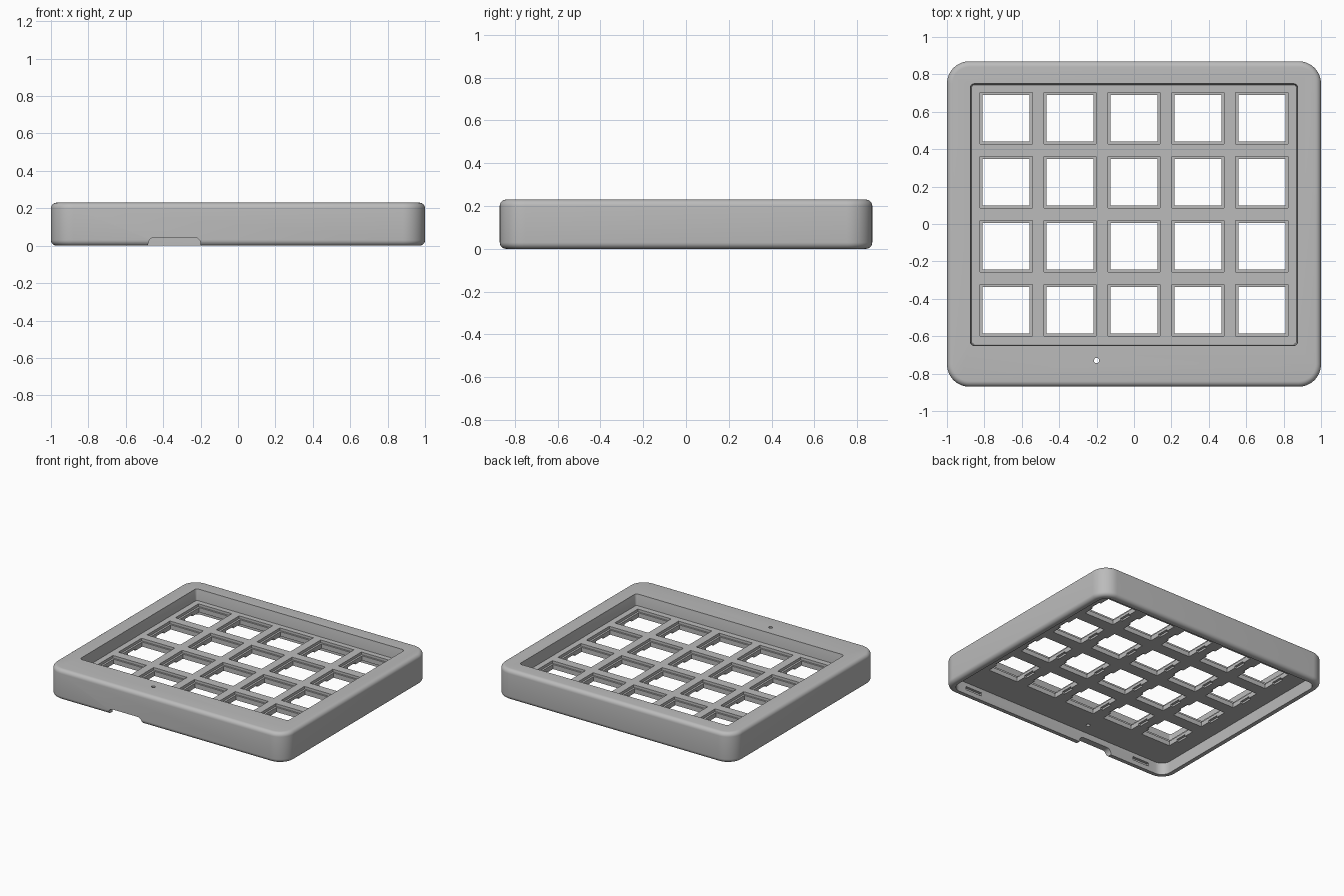
import bpy, bmesh, math

cube = bpy.data.objects.get("Cube")
if cube:
    bpy.data.objects.remove(cube, do_unlink=True)

grey = bpy.data.materials.new("plain_grey")
grey.use_nodes = True
grey.diffuse_color = (0.5, 0.5, 0.5, 1)
grey.node_tree.nodes["Principled BSDF"].inputs["Base Color"].default_value = grey.diffuse_color

HEIGHT = 0.23
PLATE_BOTTOM, LEDGE, PLATE_TOP = 0.09, 0.125, 0.145
PITCH = 0.342
HALF_X, HALF_Y = 1.0, 0.87
WALL = 0.05


def ring(bm, cx, cy, hx, hy, r, z, steps):
    """Rounded rectangle loop of vertices."""
    verts = []
    for quarter, (sx, sy) in enumerate([(1, 1), (-1, 1), (-1, -1), (1, -1)]):
        for i in range(steps + 1):
            a = math.pi / 2 * (quarter + i / steps)
            verts.append(bm.verts.new((cx + sx * (hx - r) + r * math.cos(a),
                                       cy + sy * (hy - r) + r * math.sin(a), z)))
    return verts


def loft(bm, cx, cy, hx, hy, r, levels, steps=5):
    """Closed solid through (inset, z) levels of a rounded rectangle."""
    rings = [ring(bm, cx, cy, hx - s, hy - s, r - s, z, steps) for s, z in levels]
    for low, high in zip(rings, rings[1:]):
        n = len(low)
        for i in range(n):
            j = (i + 1) % n
            bm.faces.new((low[i], low[j], high[j], high[i]))
    bm.faces.new(rings[0][::-1])
    bm.faces.new(rings[-1])


def box(bm, x0, x1, y0, y1, z0, z1):
    v = [bm.verts.new((x, y, z)) for z in (z0, z1)
         for x, y in ((x0, y0), (x1, y0), (x1, y1), (x0, y1))]
    bm.faces.new(v[3::-1])
    bm.faces.new(v[4:])
    for i in range(4):
        j = (i + 1) % 4
        bm.faces.new((v[i], v[j], v[j + 4], v[i + 4]))


def finish(bm, name):
    bmesh.ops.recalc_face_normals(bm, faces=bm.faces)
    mesh = bpy.data.meshes.new(name)
    bm.to_mesh(mesh)
    bm.free()
    mesh.materials.append(grey)
    ob = bpy.data.objects.new(name, mesh)
    bpy.context.scene.collection.objects.link(ob)
    return ob


# Outer shell with rounded top and bottom edges
bm = bmesh.new()
F = 0.03
arc = [i * math.pi / 12 for i in range(7)]
bottom = [(F - F * math.sin(a), F - F * math.cos(a)) for a in arc]
top = [(s, HEIGHT - z) for s, z in reversed(bottom)]
loft(bm, 0, 0, HALF_X, HALF_Y, 0.12, bottom + top, 12)
case = finish(bm, "keypad_case")

cutters = []

# Hollow underside
bm = bmesh.new()
loft(bm, 0, 0, HALF_X - WALL, HALF_Y - WALL, 0.07, [(0, -0.1), (0, PLATE_BOTTOM)], 8)
cutters.append(finish(bm, "underside_cutter"))

# Well around the keys
bm = bmesh.new()
loft(bm, 0, 0.05, 0.875, 0.7, 0.02, [(0.007, PLATE_TOP), (0.002, HEIGHT - 0.012),
                                      (0, HEIGHT - 0.004), (0, HEIGHT + 0.1)])
cutters.append(finish(bm, "key_well_cutter"))

# Key openings: a shallow seat above a smaller through hole, with clip notches
centres = [((col - 2) * PITCH, 0.565 - row * PITCH) for col in range(5) for row in range(4)]
seats, holes, clips = bmesh.new(), bmesh.new(), bmesh.new()
for x, y in centres:
    box(seats, x - 0.14, x + 0.14, y - 0.138, y + 0.138, LEDGE, HEIGHT)
    box(holes, x - 0.125, x + 0.125, y - 0.125, y + 0.125, 0.02, HEIGHT - 0.02)
    box(clips, x - 0.143, x + 0.143, y - 0.045, y + 0.045, 0.03, PLATE_BOTTOM + 0.014)
cutters += [finish(seats, "key_seat_cutter"), finish(holes, "key_hole_cutter"),
            finish(clips, "clip_notch_cutter")]

# Cable notch in the front wall with rounded upper corners, made from a lying profile
bm = bmesh.new()
loft(bm, -0.34, 0, 0.14, 0.045, 0.035, [(0, 0.78), (0, 0.95)], 6)
for v in bm.verts:
    v.co = (v.co.x, -v.co.z, v.co.y)

# Reset pinhole and snap slots inside the front and back walls
loft(bm, -0.2, -0.73, 0.014, 0.014, 0.013, [(0, 0.06), (0, HEIGHT + 0.05)])
for x in (-0.75, 0.75):
    for s in (-1, 1):
        y0, y1 = sorted((s * (HALF_Y - WALL - 0.03), s * (HALF_Y - WALL + 0.02)))
        box(bm, x - 0.07, x + 0.07, y0, y1, 0.035, 0.06)
cutters.append(finish(bm, "small_openings_cutter"))

# Cut everything out of the shell
for c in cutters:
    c.hide_render = True
    mod = case.modifiers.new(c.name, "BOOLEAN")
    mod.operation = "DIFFERENCE"
    mod.solver = "EXACT"
    mod.object = c
bpy.context.view_layer.update()
depsgraph = bpy.context.evaluated_depsgraph_get()
result = bpy.data.meshes.new_from_object(case.evaluated_get(depsgraph))
case.modifiers.clear()
case.data = result
for c in cutters:
    bpy.data.objects.remove(c, do_unlink=True)
result.materials.clear()
result.materials.append(grey)
for poly in result.polygons:
    poly.material_index = 0

# Smooth the rounded edges and keep the cut edges crisp
for ob in bpy.context.selected_objects:
    ob.select_set(False)
case.select_set(True)
bpy.context.view_layer.objects.active = case
bpy.ops.object.shade_smooth_by_angle(angle=math.radians(30))
